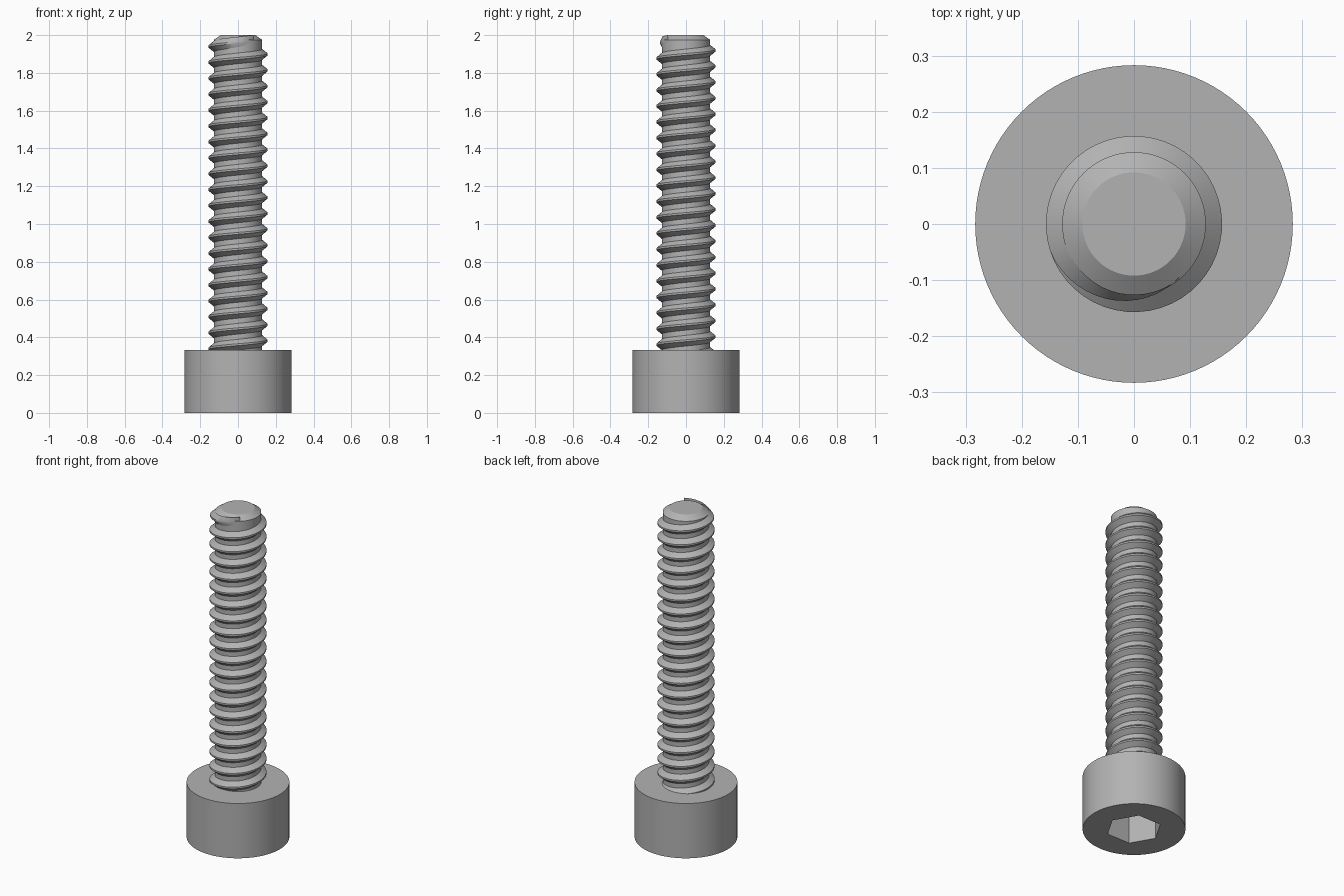
import bpy, bmesh
from math import sin, cos, pi, radians

if "Cube" in bpy.data.objects:
    bpy.data.objects.remove(bpy.data.objects["Cube"])

steel = bpy.data.materials.new("grey_steel")
steel.use_nodes = True
GREY = (0.45, 0.45, 0.45, 1)
steel.diffuse_color = GREY
steel.node_tree.nodes["Principled BSDF"].inputs["Base Color"].default_value = GREY

HEAD_R, HEAD_H, CORE_R, CREST_R, PITCH = 0.283, 0.333, 0.128, 0.157, 0.0842


def finish(name, bm):
    bmesh.ops.recalc_face_normals(bm, faces=bm.faces)
    mesh = bpy.data.meshes.new(name)
    bm.to_mesh(mesh)
    bm.free()
    obj = bpy.data.objects.new(name, mesh)
    bpy.context.collection.objects.link(obj)
    mesh.materials.append(steel)
    bpy.ops.object.select_all(action="DESELECT")
    obj.select_set(True)
    bpy.context.view_layer.objects.active = obj
    bpy.ops.object.shade_smooth_by_angle(angle=radians(30))
    return obj


def ring(bm, radius, z, sides):
    return [bm.verts.new((radius * cos(2 * pi * i / sides), radius * sin(2 * pi * i / sides), z))
            for i in range(sides)]


def bridge(bm, a, b):
    n = len(a)
    for i in range(n):
        bm.faces.new((a[i], a[(i + 1) % n], b[(i + 1) % n], b[i]))


# Cylinder head with a hexagonal socket in its underside
bm = bmesh.new()
low, high = ring(bm, HEAD_R, 0, 96), ring(bm, HEAD_R, HEAD_H, 96)
hex_rim, hex_floor = ring(bm, 0.154, 0, 6), ring(bm, 0.154, 0.19, 6)
bridge(bm, low, high)
bridge(bm, hex_rim, hex_floor)
bm.faces.new(high)
bm.faces.new(hex_floor)
for i in range(6):
    arc = [low[(16 * i + k) % 96] for k in range(17)]
    bm.faces.new(arc + [hex_rim[(i + 1) % 6], hex_rim[i]])
finish("socket_head", bm)

# Shank core with a chamfered tip
bm = bmesh.new()
rings = [ring(bm, r, z, 64) for r, z in ((CORE_R, HEAD_H - 0.02), (CORE_R, 1.975), (0.092, 2.0))]
for a, b in zip(rings, rings[1:]):
    bridge(bm, a, b)
bm.faces.new(rings[0])
bm.faces.new(rings[-1])
finish("shank_core", bm)

# Right-handed helical thread that fades out near the tip
STEPS = 48
END = radians(310)
FADE = radians(110)
bm = bmesh.new()
previous = None
for i in range(20 * STEPS + 1):
    angle = END - 2 * pi * (20 - i / STEPS)
    z = 1.94 + PITCH * (angle - pi) / (2 * pi)
    if z < HEAD_H - 0.03:
        continue
    full = min(1, (END - angle) / FADE)
    crest = CORE_R - 0.004 + (CREST_R - CORE_R + 0.004) * full
    section = [bm.verts.new((r * cos(angle), r * sin(angle), z + dz)) for r, dz in
               ((CORE_R - 0.002, -0.03), (crest, -0.005), (crest, 0.005), (CORE_R - 0.002, 0.03))]
    if previous:
        bridge(bm, previous, section)
    else:
        bm.faces.new(section)
    previous = section
bm.faces.new(previous)
finish("thread", bm)
